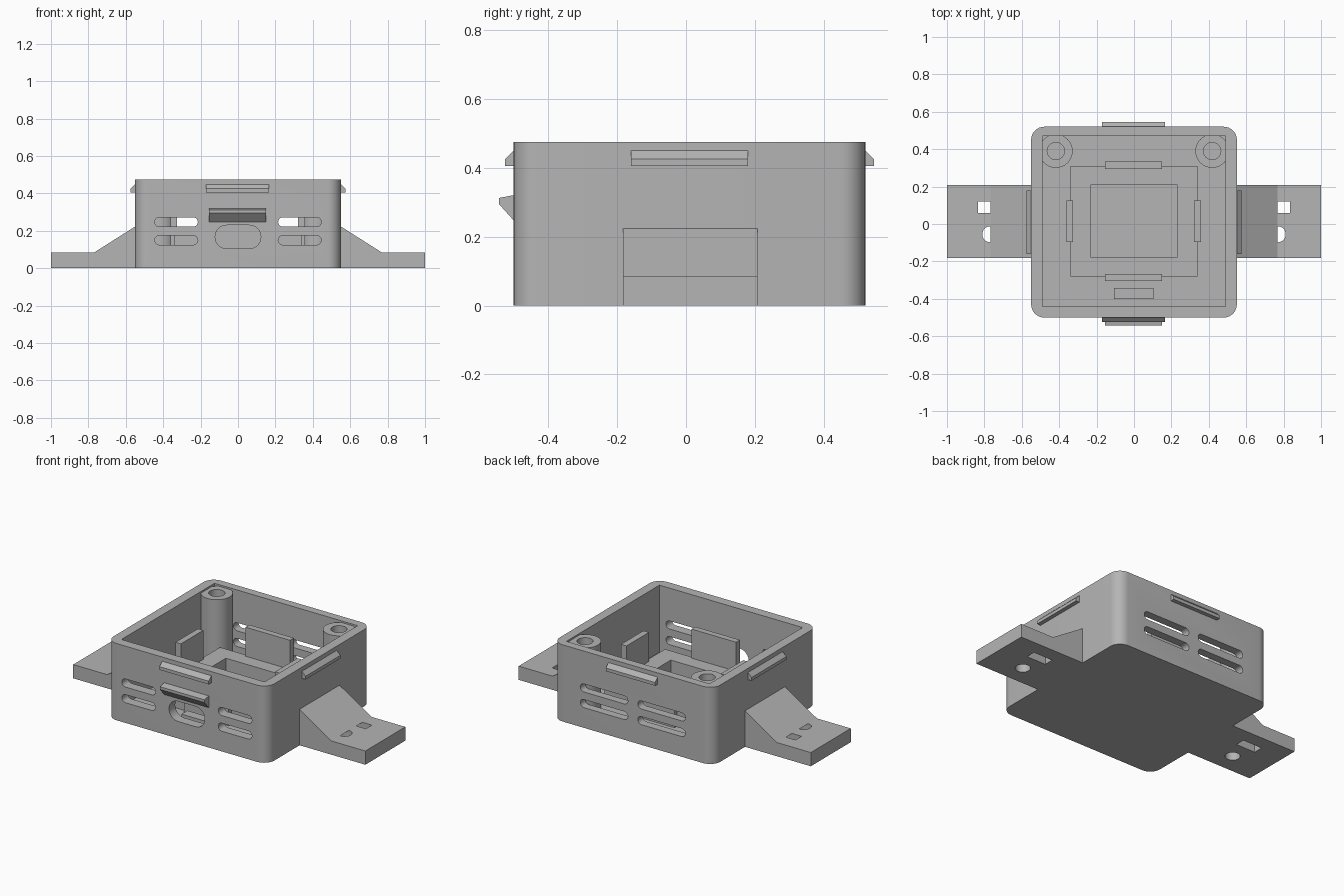
import bpy, bmesh, math

if "Cube" in bpy.data.objects:
    bpy.data.objects.remove(bpy.data.objects["Cube"], do_unlink=True)

grey = bpy.data.materials.new("plain grey plastic")
grey.use_nodes = True
GREY = (0.46, 0.46, 0.46, 1)
grey.diffuse_color = GREY
grey.node_tree.nodes["Principled BSDF"].inputs["Base Color"].default_value = GREY

AXES = {"x": lambda u, v, w: (w, u, v),
        "y": lambda u, v, w: (u, w, v),
        "z": lambda u, v, w: (u, v, w)}


def rect(u0, u1, v0, v1, r=0, n=8):
    """Rectangle outline, with rounded corners when r is given."""
    if r == 0:
        return [(u0, v0), (u1, v0), (u1, v1), (u0, v1)]
    corners = [(u1 - r, v1 - r), (u0 + r, v1 - r), (u0 + r, v0 + r), (u1 - r, v0 + r)]
    return [(cu + r * math.cos(a), cv + r * math.sin(a))
            for q, (cu, cv) in enumerate(corners)
            for a in [(q + i / n) * math.pi / 2 for i in range(n + 1)]]


def circle(u, v, r, n=32):
    return [(u + r * math.cos(math.tau * i / n), v + r * math.sin(math.tau * i / n))
            for i in range(n)]


def prism(name, outline, axis, lo, hi):
    """Extrude an outline along an axis."""
    bm = bmesh.new()
    place = AXES[axis]
    face = bm.faces.new([bm.verts.new(place(u, v, lo)) for u, v in outline])
    ext = bmesh.ops.extrude_face_region(bm, geom=[face])
    shift = place(0, 0, hi - lo)
    for v in ext["geom"]:
        if isinstance(v, bmesh.types.BMVert):
            v.co.x += shift[0]
            v.co.y += shift[1]
            v.co.z += shift[2]
    bmesh.ops.remove_doubles(bm, verts=bm.verts, dist=1e-5)
    bmesh.ops.recalc_face_normals(bm, faces=bm.faces)
    mesh = bpy.data.meshes.new(name)
    bm.to_mesh(mesh)
    bm.free()
    mesh.materials.append(grey)
    ob = bpy.data.objects.new(name, mesh)
    bpy.context.collection.objects.link(ob)
    return ob


def activate(ob):
    bpy.ops.object.select_all(action="DESELECT")
    ob.select_set(True)
    bpy.context.view_layer.objects.active = ob


def cut(ob, *args):
    """Subtract a prism from an object."""
    cutter = prism("cutter", *args)
    cutter.hide_render = True
    mod = ob.modifiers.new("cut", "BOOLEAN")
    mod.operation = "DIFFERENCE"
    mod.solver = "EXACT"
    mod.object = cutter
    activate(ob)
    bpy.ops.object.modifier_apply(modifier=mod.name)
    bpy.data.objects.remove(cutter, do_unlink=True)


def smooth(ob):
    activate(ob)
    bpy.ops.object.shade_smooth_by_angle(angle=math.radians(30))


TOP, FLOOR, DECK = 0.475, 0.06, 0.18
FRONT, BACK, SIDE = -0.5, 0.52, 0.55

# Open case with rounded outer corners and a square cavity
case = prism("case", rect(-SIDE, SIDE, FRONT, BACK, 0.07), "z", 0, TOP)
cut(case, rect(-0.49, 0.49, -0.44, 0.47), "z", FLOOR, 0.6)

# Vent slots in the front and back walls, and the cable port
for s in (-1, 1):
    for z in (0.15, 0.247):
        for centre, half, y0, y1 in ((0.33, 0.115, -0.6, -0.42), (0.197, 0.163, 0.45, 0.6)):
            cut(case, rect(s * centre - half, s * centre + half,
                           z - 0.025, z + 0.025, 0.0249), "y", y0, y1)
cut(case, rect(-0.122, 0.122, 0.105, 0.23, 0.062), "y", -0.6, -0.42)
smooth(case)

# Raised deck with a square pocket
deck = prism("deck", rect(-0.34, 0.34, -0.28, 0.31), "z", FLOOR - 0.01, DECK)
cut(deck, rect(-0.23, 0.23, -0.18, 0.21), "z", FLOOR, 0.4)

# Board retaining plates around the deck and a rest behind the port
for name, area in (("front_plate", (-0.155, 0.15, -0.305, -0.268)),
                   ("back_plate", (-0.155, 0.15, 0.295, 0.333)),
                   ("right_plate", (-0.362, -0.325, -0.095, 0.125)),
                   ("left_plate", (0.32, 0.358, -0.095, 0.125))):
    prism(name, rect(*area), "z", FLOOR - 0.01, 0.36)
prism("port_rest", rect(-0.107, 0.103, -0.4, -0.342), "z", FLOOR - 0.01, 0.1)

for side, s in (("left", 1), ("right", -1)):
    # Screw posts in the back corners
    post = prism(side + "_post", circle(s * 0.418, 0.39, 0.09), "z", FLOOR - 0.01, TOP - 0.01)
    cut(post, rect(s * 0.418 - 0.2, s * 0.418 + 0.2, 0.475, 0.6), "z", 0, 1)
    x0, x1 = sorted((s * 0.495, s * 0.7))
    cut(post, rect(x0, x1, 0.2, 0.6), "z", 0, 1)
    cut(post, circle(s * 0.418, 0.39, 0.046), "z", 0.15, 0.6)
    smooth(post)

    # Mounting foot with a round and a rectangular hole
    x0, x1 = sorted((s * (SIDE - 0.02), s * 1.0))
    foot = prism(side + "_foot", rect(x0, x1, -0.183, 0.208), "z", 0, 0.085)
    cut(foot, circle(s * 0.768, -0.055, 0.043), "z", -0.1, 0.2)
    x0, x1 = sorted((s * 0.7, s * 0.833))
    cut(foot, rect(x0, x1, 0.06, 0.12), "z", -0.1, 0.2)
    smooth(foot)

    # Sloped gusset over the foot
    prism(side + "_gusset", [(s * 0.53, 0.085), (s * 0.768, 0.085),
                             (s * SIDE, 0.223), (s * 0.53, 0.223)], "y", -0.183, 0.208)


def clip_profile(wall, s):
    tip = wall + s * 0.025
    return [(wall - s * 0.02, 0.405), (tip, 0.405), (tip, 0.425),
            (wall, 0.449), (wall - s * 0.02, 0.449)]


# Lid snap ridges on all four walls
prism("front_clip", clip_profile(FRONT, -1), "x", -0.17, 0.167)
prism("back_clip", clip_profile(BACK, 1), "x", -0.17, 0.167)
prism("left_clip", clip_profile(SIDE, 1), "y", -0.16, 0.18)
prism("right_clip", clip_profile(-SIDE, -1), "y", -0.16, 0.18)

# Hood ledge above the cable port
prism("port_hood", [(-0.48, 0.32), (FRONT, 0.32), (-0.543, 0.312), (-0.543, 0.295),
                    (FRONT, 0.247), (-0.48, 0.247)], "x", -0.155, 0.15)
